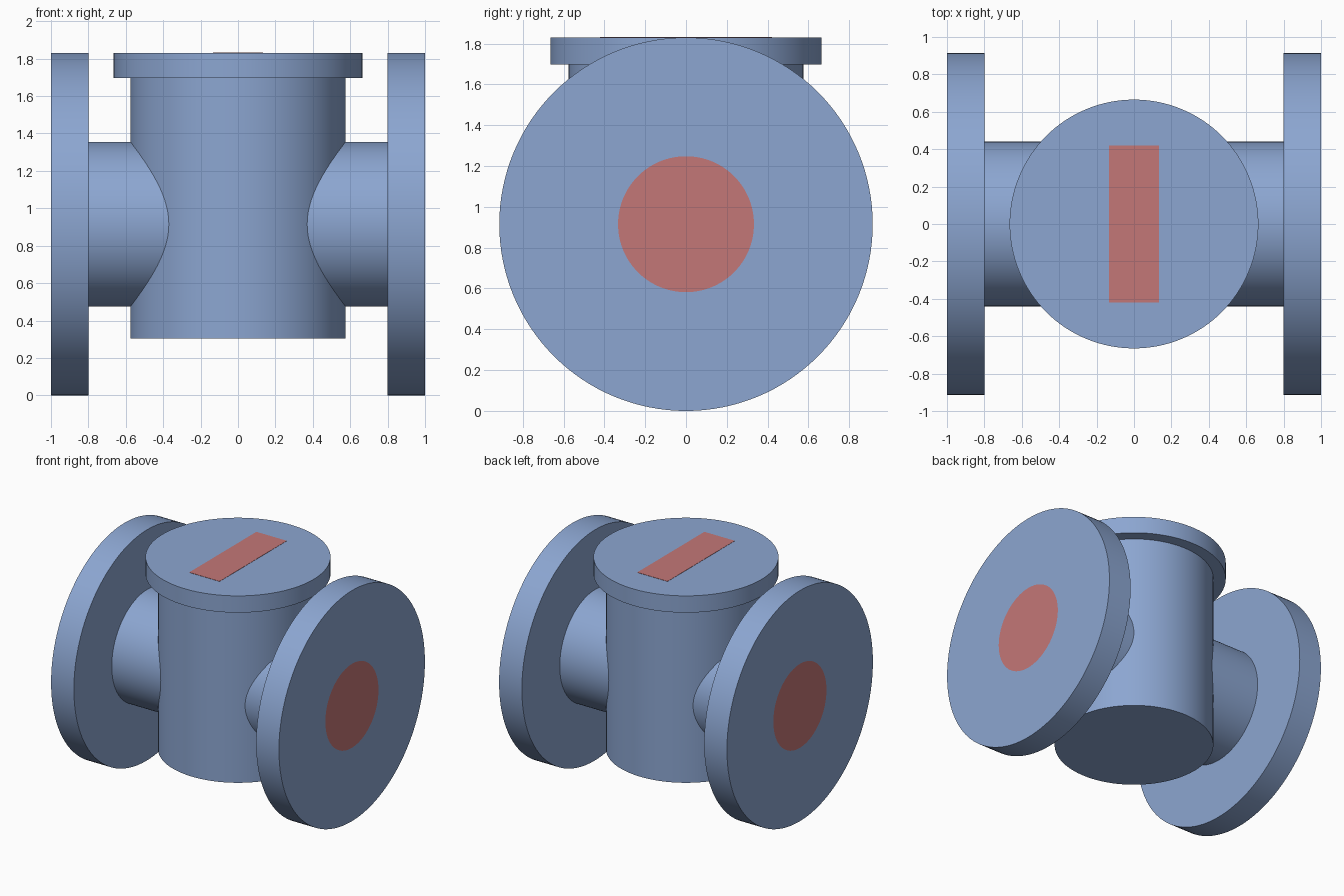
import bpy, bmesh, math
from mathutils import Matrix

if "Cube" in bpy.data.objects:
    bpy.data.objects.remove(bpy.data.objects["Cube"])

SEGMENTS = 128
AXIS_Z = 0.915  # height of the pipe axis


def material(name, rgb):
    m = bpy.data.materials.new(name)
    m.diffuse_color = (*rgb, 1)
    m.use_nodes = True
    m.node_tree.nodes["Principled BSDF"].inputs["Base Color"].default_value = m.diffuse_color
    return m


blue = material("steel_blue", (0.262, 0.381, 0.638))
red = material("marker_red", (0.55, 0.185, 0.185))


def finish(name, bm, mats, smooth=True):
    mesh = bpy.data.meshes.new(name)
    bmesh.ops.recalc_face_normals(bm, faces=bm.faces)
    bm.to_mesh(mesh)
    bm.free()
    for m in mats:
        mesh.materials.append(m)
    ob = bpy.data.objects.new(name, mesh)
    bpy.context.collection.objects.link(ob)
    if smooth:
        bpy.ops.object.select_all(action='DESELECT')
        ob.select_set(True)
        bpy.context.view_layer.objects.active = ob
        bpy.ops.object.shade_smooth_by_angle(angle=math.radians(30))
    return ob


def turned(name, profile, matrix=Matrix(), end_marker=False):
    """Revolve (radius, height) points about local z and close both ends."""
    bm = bmesh.new()
    rings = []
    for r, h in profile:
        rings.append([bm.verts.new((r * math.cos(a), r * math.sin(a), h))
                      for a in (2 * math.pi * i / SEGMENTS for i in range(SEGMENTS))])
    for lo, hi in zip(rings, rings[1:]):
        for i in range(SEGMENTS):
            j = (i + 1) % SEGMENTS
            bm.faces.new((lo[i], lo[j], hi[j], hi[i]))
    bm.faces.new(rings[0][::-1])
    end = bm.faces.new(rings[-1])
    if end_marker:
        end.material_index = 1
    bm.transform(matrix)
    return finish(name, bm, [blue, red])


# Upright body and its wider cap
turned("body", [(0.575, 0.305), (0.575, 1.70)])
turned("cap", [(0.665, 1.697), (0.665, 1.83)])

# Pipe stub and flange on each side, with a red disc in the flange face
for side, sign in (("right", 1), ("left", -1)):
    place = Matrix.Translation((0, 0, AXIS_Z)) @ Matrix.Rotation(sign * math.pi / 2, 4, 'Y')
    turned(side + "_pipe", [(0.44, 0.3), (0.44, 0.81)], place)
    turned(side + "_flange", [(0.915, 0.8), (0.915, 1.0), (0.333, 1.0)], place, True)

# Red bar on top of the cap
bm = bmesh.new()
bmesh.ops.create_cube(bm, size=1, matrix=Matrix.Translation((0, 0, 1.83))
                      @ Matrix.Diagonal((0.266, 0.842, 0.004, 1)))
finish("cap_bar", bm, [red], smooth=False)
